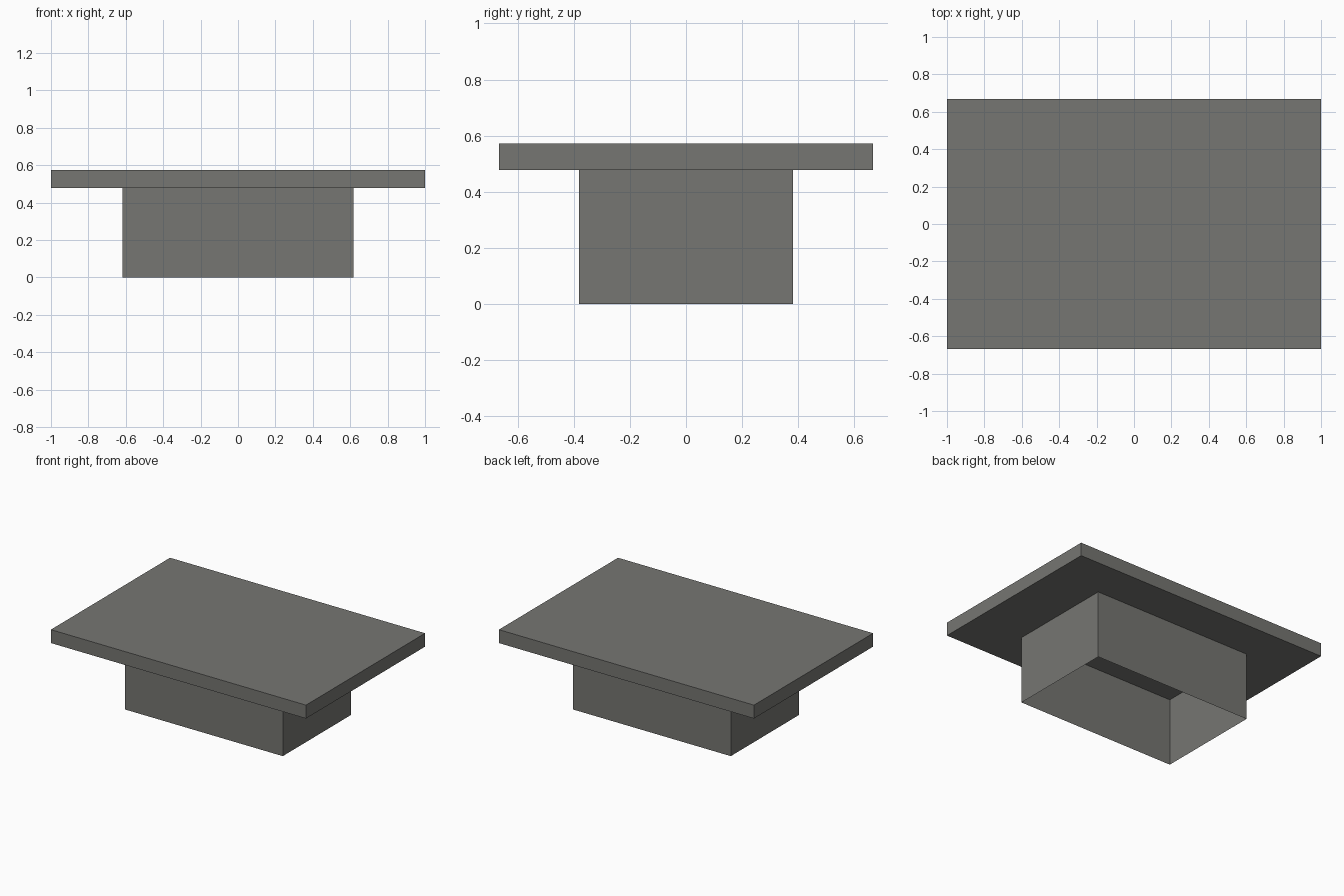
import bpy, bmesh

if "Cube" in bpy.data.objects:
    bpy.data.objects.remove(bpy.data.objects["Cube"])

mat = bpy.data.materials.new("warm grey")
mat.diffuse_color = (0.18, 0.18, 0.168, 1)
mat.use_nodes = True
mat.node_tree.nodes["Principled BSDF"].inputs["Base Color"].default_value = mat.diffuse_color


def box(name, hx, hy, z0, z1, hollow=False):
    bm = bmesh.new()
    bmesh.ops.create_cube(bm, size=2)
    for v in bm.verts:
        v.co = (v.co.x * hx, v.co.y * hy, z1 if v.co.z > 0 else z0)
    bm.normal_update()
    if hollow:  # keep only the four side walls
        caps = [f for f in bm.faces if abs(f.normal.z) > 0.5]
        bmesh.ops.delete(bm, geom=caps, context='FACES_ONLY')
    mesh = bpy.data.meshes.new(name)
    bm.to_mesh(mesh)
    bm.free()
    mesh.materials.append(mat)
    obj = bpy.data.objects.new(name, mesh)
    bpy.context.collection.objects.link(obj)
    return obj


# Flat slab on top
box("top_slab", 1.0, 0.667, 0.478, 0.573)
# Thin-walled base, open underneath
box("base_walls", 0.618, 0.381, 0.0, 0.478, hollow=True)
